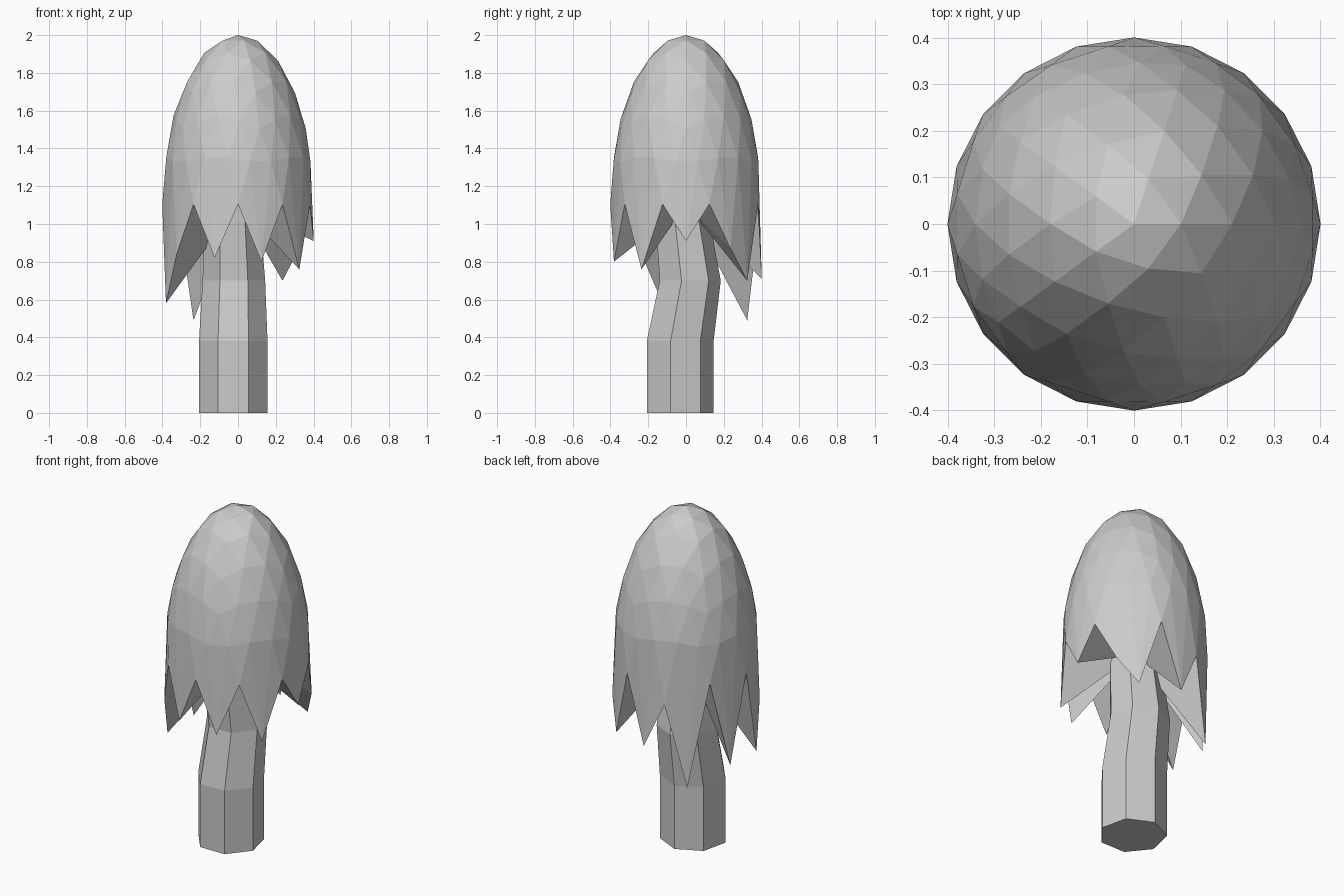
import bpy, bmesh, math

if "Cube" in bpy.data.objects:
    bpy.data.objects.remove(bpy.data.objects["Cube"])

def finish(bm, name):
    bmesh.ops.recalc_face_normals(bm, faces=bm.faces)
    me = bpy.data.meshes.new(name)
    bm.to_mesh(me)
    bm.free()
    ob = bpy.data.objects.new(name, me)
    bpy.context.collection.objects.link(ob)
    return ob

# canopy: half an icosphere, stretched, with rim points pulled down into ragged tips
RIM = 1.105
tips = {0: .91, 36: .87, 54: .70, 90: .71, 108: .98, 126: .49, 162: .59,
        198: .58, 216: .84, 252: .82, 288: .80, 324: .76}
bm = bmesh.new()
bmesh.ops.create_icosphere(bm, subdivisions=3, radius=1)
bmesh.ops.delete(bm, geom=[v for v in bm.verts if v.co.z < -0.01], context='VERTS')
for v in bm.verts:
    on_rim = v.co.z < 0.01
    ang = round(math.degrees(math.atan2(v.co.y, v.co.x)) / 18) * 18 % 360
    v.co.x *= 0.401
    v.co.y *= 0.401
    v.co.z = tips.get(ang, RIM) if on_rim else RIM + v.co.z * (2 - RIM)
# pleated underside: triangles fanning from the rim to a centre point
rim_edges = [e for e in bm.edges if e.is_boundary]
centre = bm.verts.new((0, 0, RIM))
for e in rim_edges:
    bm.faces.new((e.verts[0], e.verts[1], centre))
finish(bm, "canopy")

# trunk: seven-sided bent column, rings as (x, y, z, radius)
rings = [(-.025, -.04, 0, .186), (-.025, -.04, .38, .186),
         (-.022, .014, .70, .17), (-.03, -.035, 1.1, .145)]
bm = bmesh.new()
loops = []
for cx, cy, z, r in rings:
    loops.append([bm.verts.new((cx + r * math.cos(a), cy + r * math.sin(a), z))
                  for a in (math.pi / 2 + i * math.tau / 7 for i in range(7))])
for lo, hi in zip(loops, loops[1:]):
    for i in range(7):
        j = (i + 1) % 7
        bm.faces.new((lo[i], lo[j], hi[j], hi[i]))
bm.faces.new(loops[0])
bm.faces.new(loops[-1])
finish(bm, "trunk")
